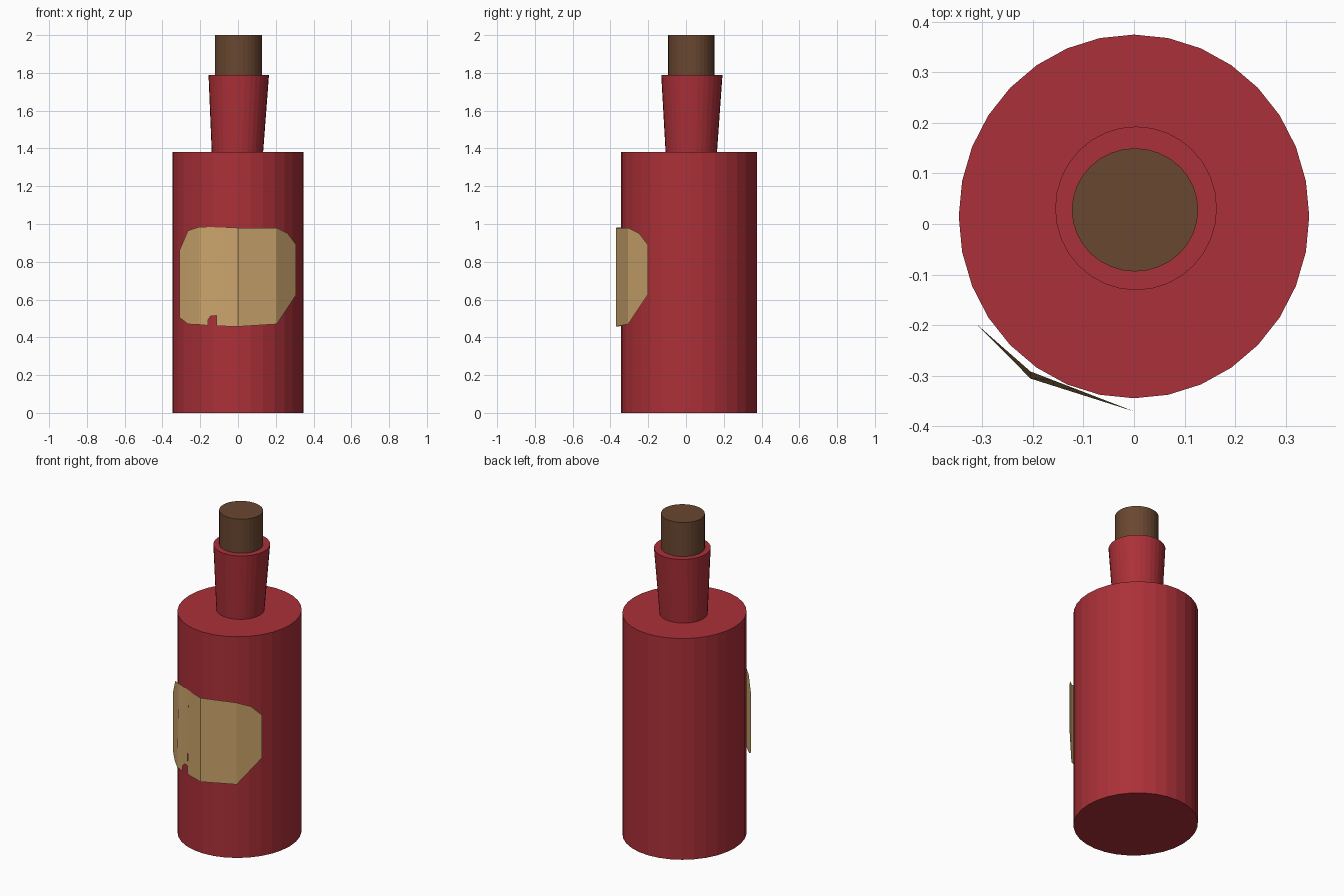
import bpy, math

if "Cube" in bpy.data.objects:
    bpy.data.objects.remove(bpy.data.objects["Cube"])


def material(name, rgb):
    m = bpy.data.materials.new(name)
    m.diffuse_color = (*rgb, 1)
    m.use_nodes = True
    m.node_tree.nodes["Principled BSDF"].inputs["Base Color"].default_value = m.diffuse_color
    return m


RED = material("red glass", (0.41, 0.03, 0.04))
BROWN = material("brown cork", (0.141, 0.063, 0.03))
TAN = material("tan paper", (0.60, 0.376, 0.15))


def add_mesh(name, verts, faces, mat):
    me = bpy.data.meshes.new(name)
    me.from_pydata(verts, [], faces)
    me.materials.append(mat)
    ob = bpy.data.objects.new(name, me)
    bpy.context.collection.objects.link(ob)
    return ob


def drum(name, bottom, top, mat, n=32):
    """Closed faceted drum; each ring is (cx, cy, z, rx, ry)."""
    verts = []
    for cx, cy, z, rx, ry in (bottom, top):
        for i in range(n):
            a = 2 * math.pi * i / n
            verts.append((cx + rx * math.cos(a), cy + ry * math.sin(a), z))
    faces = [(i, (i + 1) % n, n + (i + 1) % n, n + i) for i in range(n)]
    faces += [tuple(reversed(range(n))), tuple(range(n, 2 * n))]
    return add_mesh(name, verts, faces, mat)


# Bottle and stopper
drum("bottle_body", (0, 0.015, 0, 0.347, 0.36), (0, 0.015, 1.38, 0.347, 0.36), RED)
drum("bottle_neck", (-0.003, 0.028, 1.38, 0.136, 0.136),
     (0.004, 0.031, 1.788, 0.16, 0.162), RED)
drum("cork", (0.002, 0.028, 1.77, 0.125, 0.122), (0.002, 0.028, 2.0, 0.125, 0.122), BROWN)

# Folded paper label: columns of (x, bottom z, top z); repeated x makes the torn notch
COLUMNS = [(-0.31, 0.505, 0.86), (-0.265, 0.47, 0.965), (-0.205, 0.467, 0.985),
           (-0.16, 0.463, 0.984), (-0.16, 0.49, 0.984), (-0.145, 0.512, 0.984),
           (-0.113, 0.515, 0.982), (-0.113, 0.46, 0.982), (0, 0.457, 0.98),
           (0.205, 0.47, 0.98), (0.263, 0.557, 0.95), (0.308, 0.625, 0.89)]


def fold_y(x, corner):
    """Depth of the sheet: two straight folds each side of the middle crease."""
    t = abs(x)
    if t <= 0.205:
        return -0.371 + (corner + 0.371) * t / 0.205
    return corner + (-0.2 - corner) * (t - 0.205) / 0.105


verts, faces = [], []
for x, low, high in COLUMNS:
    top_corner = -0.292 if x < 0 else -0.306   # left top leans towards the bottle
    verts += [(x, fold_y(x, -0.306), low), (x, fold_y(x, top_corner), high)]
for i in range(len(COLUMNS) - 1):
    if COLUMNS[i + 1][0] - COLUMNS[i][0] > 1e-4:
        faces.append((2 * i, 2 * i + 2, 2 * i + 3, 2 * i + 1))
add_mesh("paper_label", verts, faces, TAN)
